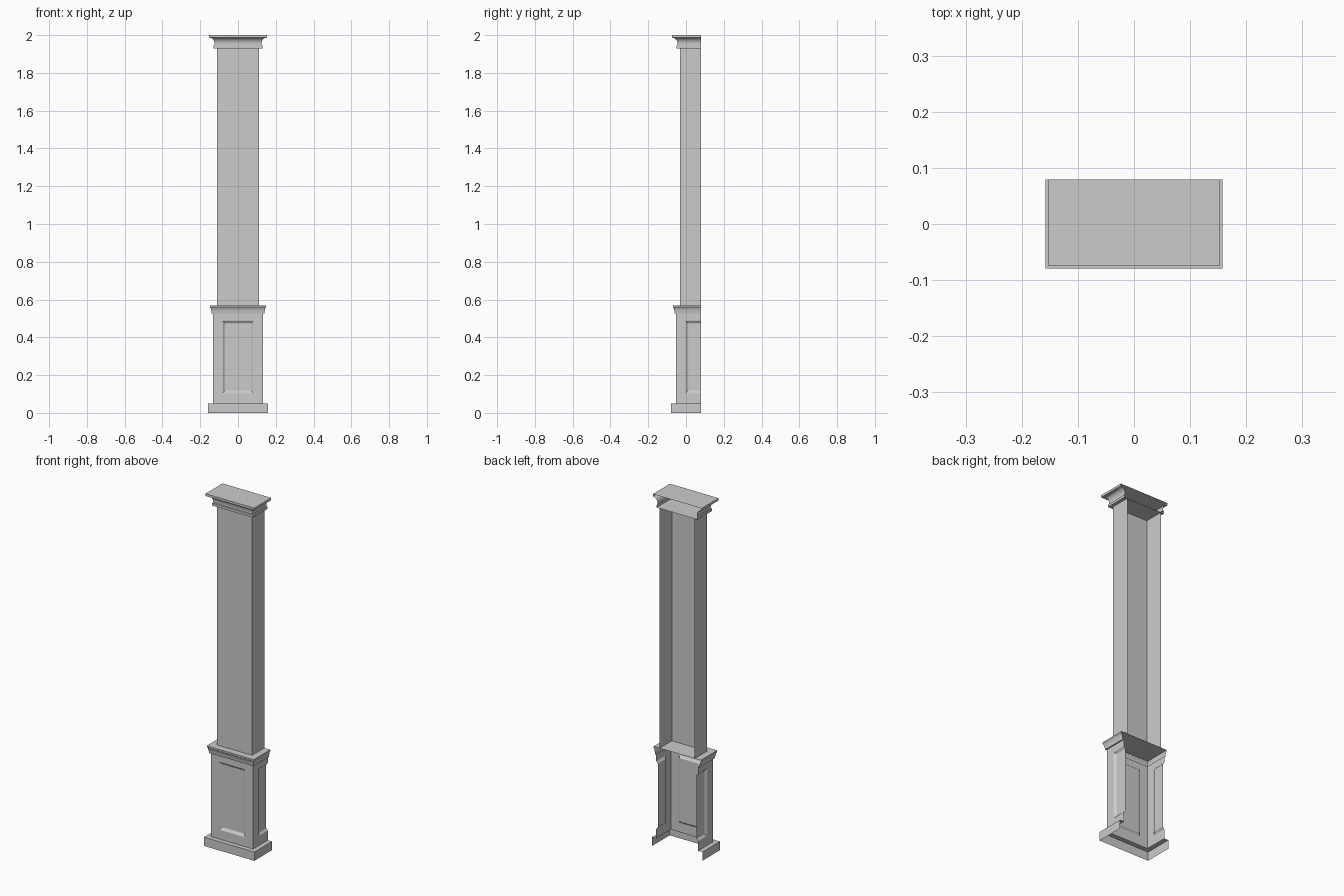
import bpy, bmesh, math
from mathutils import Matrix, Vector

if "Cube" in bpy.data.objects:
    bpy.data.objects.remove(bpy.data.objects["Cube"])

BACK = 0.079   # open back plane: the pilaster is half of a square column


def finish(name, bm, smooth=False):
    mesh = bpy.data.meshes.new(name)
    bm.to_mesh(mesh)
    bm.free()
    ob = bpy.data.objects.new(name, mesh)
    bpy.context.collection.objects.link(ob)
    if smooth:
        bpy.ops.object.select_all(action='DESELECT')
        ob.select_set(True)
        bpy.context.view_layer.objects.active = ob
        bpy.ops.object.shade_smooth_by_angle(angle=math.radians(32))
    return ob


def molding(name, profile, bottom=False, top=False, smooth=False):
    """Sweep a (half width, z) profile, listed upward, around three sides."""
    bm = bmesh.new()
    rings = [[bm.verts.new(p) for p in ((-w, BACK, z), (-w, BACK - w, z),
                                        (w, BACK - w, z), (w, BACK, z))]
             for w, z in profile]
    for a, b in zip(rings, rings[1:]):
        for i in range(3):
            bm.faces.new((a[i], a[i + 1], b[i + 1], b[i]))
    if bottom:
        bm.faces.new(rings[0][::-1])
    if top:
        bm.faces.new(rings[-1])
    return finish(name, bm, smooth)


def panel_wall(name, angle):
    """Pedestal wall with a softly stepped recessed panel."""
    bm = bmesh.new()
    half, z0, z1 = 0.132, 0.05, 0.525
    rects = [(half, z0, z1, 0)]
    steps, width, depth = 5, 0.016, 0.010
    for i in range(steps + 1):
        t = i / steps
        o = width * t
        rects.append((0.083 - o, 0.102 + o, 0.490 - o,
                      depth * t * t * (3 - 2 * t)))
    loops = [[bm.verts.new(p) for p in ((-w, d - half, a), (w, d - half, a),
                                        (w, d - half, b), (-w, d - half, b))]
             for w, a, b, d in rects]
    for a, b in zip(loops, loops[1:]):
        for i in range(4):
            j = (i + 1) % 4
            bm.faces.new((a[i], a[j], b[j], b[i]))
    bm.faces.new(loops[-1])
    bm.transform(Matrix.Translation((0, BACK, 0)) @ Matrix.Rotation(angle, 4, 'Z'))
    # side walls are cut off at the open back
    bmesh.ops.bisect_plane(bm, geom=bm.verts[:] + bm.edges[:] + bm.faces[:],
                           plane_co=Vector((0, BACK, 0)),
                           plane_no=Vector((0, 1, 0)), clear_outer=True)
    return finish(name, bm)


# plinth with its top ledge
molding("plinth", [(0.158, 0), (0.158, 0.05), (0.132, 0.05)])

# panelled pedestal
for label, ang in (("front", 0), ("right", math.pi / 2), ("left", -math.pi / 2)):
    panel_wall("pedestal_" + label, ang)

# pedestal cap, closed on top
molding("pedestal_cap", [(0.132, 0.525), (0.139, 0.525), (0.141, 0.540),
                         (0.145, 0.556), (0.148, 0.560), (0.148, 0.568)],
        top=True, smooth=True)

# plain shaft
molding("shaft", [(0.11, 0.568), (0.11, 1.93)])

# capital: fillet, cove and top slab
cove = [(0.124 + 0.024 * (1 - math.cos(a)), 1.953 + 0.032 * math.sin(a))
        for a in (math.pi / 2 * i / 8 for i in range(9))]
molding("capital", [(0.129, 1.93), (0.129, 1.944), (0.124, 1.946)] + cove +
        [(0.153, 1.987), (0.153, 2.0)], bottom=True, top=True, smooth=True)
